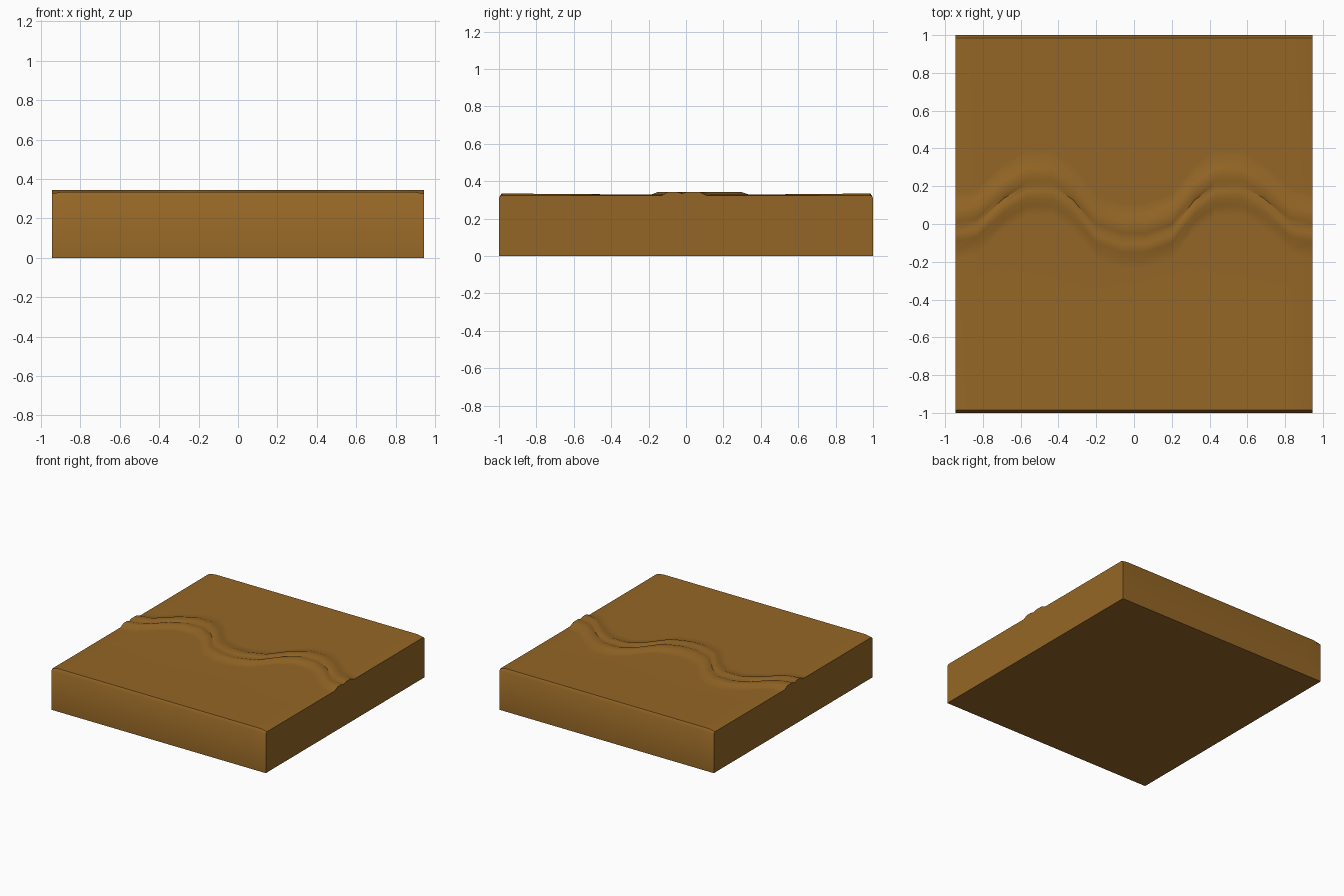
import bpy, bmesh

if "Cube" in bpy.data.objects:
    bpy.data.objects.remove(bpy.data.objects["Cube"])

# one earthy brown for the whole tile
brown = bpy.data.materials.new("earth_brown")
brown.diffuse_color = (0.30, 0.134, 0.019, 1)
brown.use_nodes = True
brown.node_tree.nodes["Principled BSDF"].inputs["Base Color"].default_value = brown.diffuse_color

HX, HY = 0.945, 1.0

# half of the wavy path (mirrored in x): x, y
half = [(0.06, -0.08), (0.2, -0.03), (0.32, 0.12), (0.43, 0.2),
        (0.57, 0.2), (0.69, 0.13), (0.83, 0.0), (0.89, -0.01), (HX, -0.025)]
path = [(-x, y) for x, y in reversed(half)] + half

# twin-ridge cross-section: offset across the path, height
ridge = [(-0.16, 0.329), (-0.105, 0.329), (-0.07, 0.343), (-0.025, 0.343),
         (0.005, 0.334), (0.03, 0.343), (0.095, 0.343), (0.135, 0.329),
         (0.19, 0.329)]


def column(x, w):
    """Points from front edge to back edge over the ridge at one x."""
    edge = abs(x) > HX - 0.001
    flat = 0.324 if edge else 0.331
    pts = [(-HY, 0.312), (-0.985, 0.325 if edge else 0.335), (-0.6, flat)]
    pts += [(w + s, z - (0.005 if edge and z < 0.332 else 0)) for s, z in ridge]
    pts += [(0.65, flat), (0.985, 0.325 if edge else 0.335), (HY, 0.312)]
    return pts


# ground tile: sculpted top
bm = bmesh.new()
grid = [[bm.verts.new((x, y, z)) for y, z in column(x, w)] for x, w in path]
for a, b in zip(grid, grid[1:]):
    for j in range(len(a) - 1):
        bm.faces.new((a[j], b[j], b[j + 1], a[j + 1]))

# straight sides and flat base
rim = [e for e in bm.edges if e.is_boundary]
ext = bmesh.ops.extrude_edge_only(bm, edges=rim)["geom"]
for v in ext:
    if isinstance(v, bmesh.types.BMVert):
        v.co.z = 0
bmesh.ops.holes_fill(bm, edges=[e for e in bm.edges if e.is_boundary], sides=0)
bmesh.ops.recalc_face_normals(bm, faces=bm.faces)

mesh = bpy.data.meshes.new("ground_tile")
bm.to_mesh(mesh)
bm.free()
mesh.materials.append(brown)
tile = bpy.data.objects.new("ground_tile", mesh)
bpy.context.collection.objects.link(tile)
bpy.context.view_layer.objects.active = tile
tile.select_set(True)
bpy.ops.object.shade_smooth_by_angle(angle=0.7)
